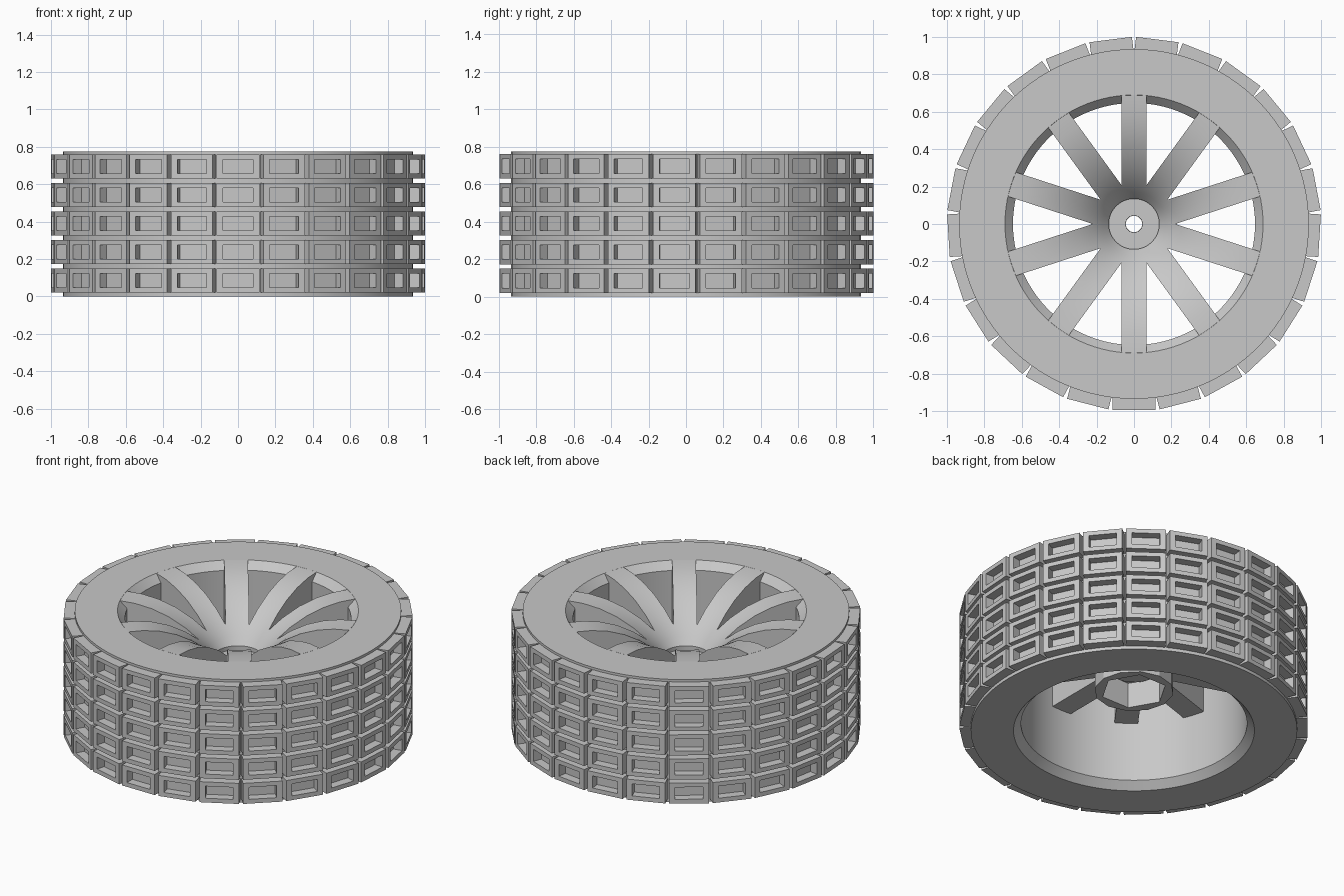
import bpy, bmesh, math
from mathutils import Matrix, Vector

cube = bpy.data.objects.get("Cube")
if cube:
    bpy.data.objects.remove(cube, do_unlink=True)

HEIGHT = 0.775
TREAD_COUNT, ROWS = 25, 5
SPOKES = 10

grey = bpy.data.materials.new("plain grey")
grey.use_nodes = True
grey.diffuse_color = (0.58, 0.58, 0.58, 1)
grey.node_tree.nodes["Principled BSDF"].inputs["Base Color"].default_value = (0.58, 0.58, 0.58, 1)


def make_object(name, bm, smooth=False):
    bmesh.ops.recalc_face_normals(bm, faces=bm.faces)
    mesh = bpy.data.meshes.new(name)
    bm.to_mesh(mesh)
    bm.free()
    mesh.materials.append(grey)
    obj = bpy.data.objects.new(name, mesh)
    bpy.context.collection.objects.link(obj)
    if smooth:
        smooth_object(obj)
    return obj


def select(obj):
    bpy.ops.object.select_all(action="DESELECT")
    obj.select_set(True)
    bpy.context.view_layer.objects.active = obj


def smooth_object(obj):
    select(obj)
    bpy.ops.object.shade_smooth_by_angle(angle=math.radians(25))


def bridge(bm, a, b):
    n = len(a)
    for i in range(n):
        bm.faces.new((a[i], a[(i + 1) % n], b[(i + 1) % n], b[i]))


def revolve(bm, profile, segments):
    """Turn a closed (radius, z) profile about the z axis."""
    rings = []
    for s in range(segments):
        a = math.tau * s / segments
        rings.append([bm.verts.new((r * math.cos(a), r * math.sin(a), z)) for r, z in profile])
    for s in range(segments):
        bridge(bm, rings[s], rings[(s + 1) % segments])


# Tyre with flat sidewalls and a chamfered inner barrel
bm = bmesh.new()
revolve(bm, [(0.935, 0), (0.935, HEIGHT), (0.69, HEIGHT), (0.647, HEIGHT - 0.045),
             (0.647, 0.045), (0.69, 0)], 100)
make_object("tyre", bm, smooth=True)

# Tread blocks, each a flat frame around a sunken pocket
bm = bmesh.new()
for row in range(ROWS):
    z_mid = 0.085 + 0.1525 * row
    for k in range(TREAD_COUNT):
        turn = Matrix.Rotation(math.tau * k / TREAD_COUNT, 4, "Z")

        def loop(half_w, half_h, radius):
            return [bm.verts.new(turn @ Vector((sx * half_w, -radius, z_mid + sz * half_h)))
                    for sx, sz in ((-1, -1), (1, -1), (1, 1), (-1, 1))]

        loops = [loop(0.114, 0.065, 0.92), loop(0.114, 0.065, 0.994),
                 loop(0.08, 0.038, 0.994), loop(0.08, 0.038, 0.94)]
        for a, b in zip(loops, loops[1:]):
            bridge(bm, a, b)
        bm.faces.new(loops[-1])
        bm.faces.new(loops[0][::-1])
make_object("tread_blocks", bm)

# Dished wheel face, flaring from the hub up to the rim
bm = bmesh.new()
revolve(bm, [(0.135, 0.42), (0.135, 0.49), (0.17, 0.535), (0.22, 0.59), (0.3, 0.655),
             (0.4, 0.713), (0.5, 0.75), (0.6, 0.77), (0.689, HEIGHT), (0.689, 0.42)], 80)
spokes = make_object("spokes", bm)

# Wedge cutters leave straight, parallel-sided spokes
bm = bmesh.new()
half = math.pi / SPOKES
apex, reach = 0.068 / math.sin(half), 0.7
for k in range(SPOKES):
    turn = Matrix.Rotation(math.tau * k / SPOKES, 4, "Z")
    outline = ((apex, 0), (apex + reach, reach * math.tan(half)),
               (apex + reach, -reach * math.tan(half)))
    low, high = ([bm.verts.new(turn @ Vector((x, y, z))) for x, y in outline] for z in (0.2, 1))
    bridge(bm, low, high)
    bm.faces.new(low[::-1])
    bm.faces.new(high)
cutter = make_object("window_cutter", bm)
cutter.hide_render = True
cut = spokes.modifiers.new("windows", "BOOLEAN")
cut.operation = "DIFFERENCE"
cut.solver = "EXACT"
cut.object = cutter
select(spokes)
bpy.ops.object.modifier_apply(modifier=cut.name)
bpy.data.objects.remove(cutter, do_unlink=True)
smooth_object(spokes)

# Hub plate with an axle hole, sunk below the flare
bm = bmesh.new()
revolve(bm, [(0.045, 0.4), (0.045, 0.465), (0.14, 0.465), (0.14, 0.4)], 24)
make_object("hub_plate", bm, smooth=True)

# Hub boss underneath with a six-sided socket
bm = bmesh.new()


def ring(radius, z, shape_sides):
    """Twelve points lying on a circle or on a hexagon."""
    points = []
    for i in range(12):
        a = math.tau * i / 12
        r = radius
        if shape_sides == 6 and i % 2:
            r *= math.cos(math.pi / 6)
        points.append(bm.verts.new((r * math.cos(a), r * math.sin(a), z)))
    return points


boss = [ring(0.228, 0.44, 12), ring(0.228, 0.26, 12), ring(0.19, 0.26, 6), ring(0.19, 0.42, 6),
        ring(0.045, 0.42, 12), ring(0.045, 0.44, 12)]
for i in range(len(boss)):
    bridge(bm, boss[i], boss[(i + 1) % len(boss)])
make_object("hub_boss", bm)
